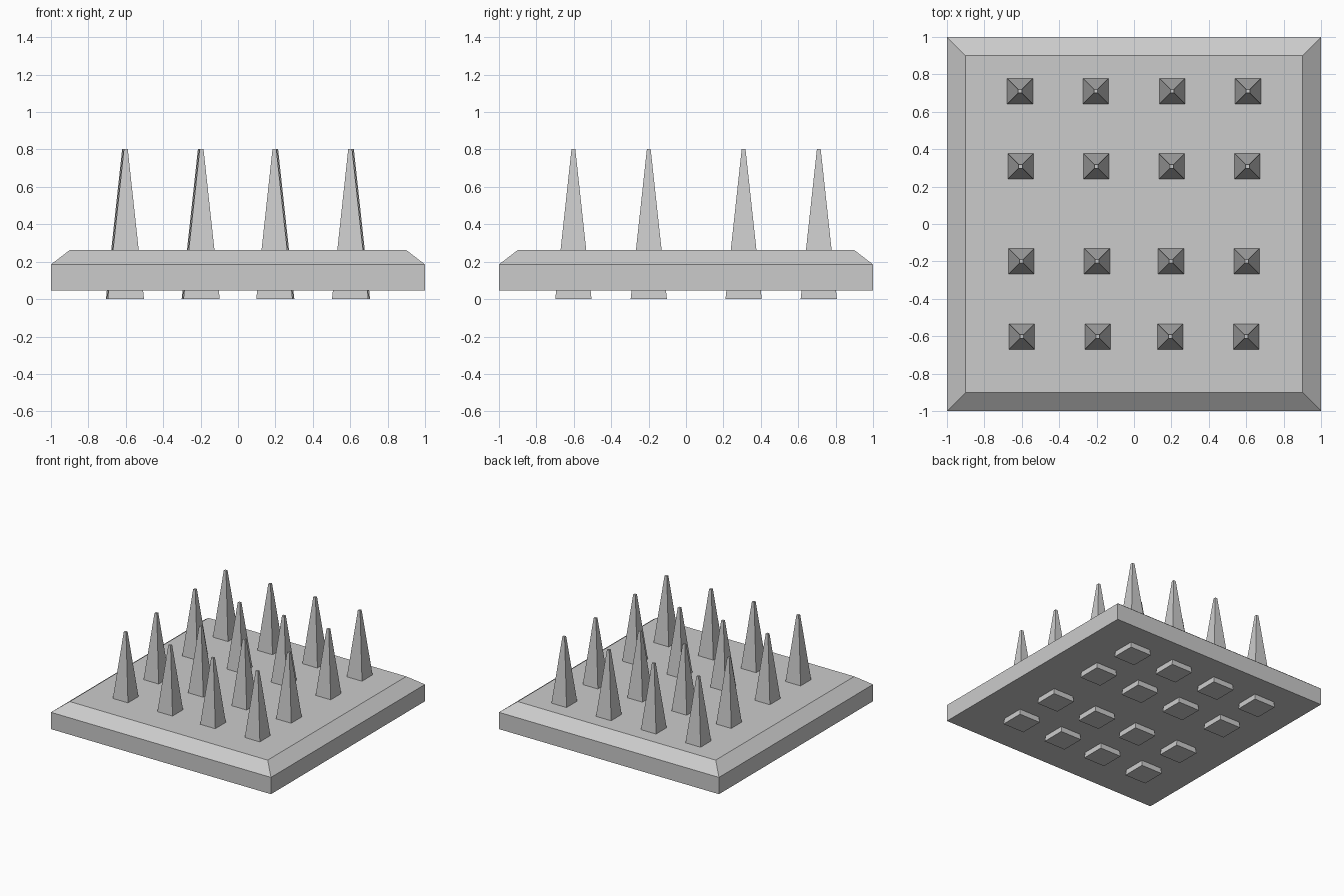
import bpy, bmesh

if "Cube" in bpy.data.objects:
    bpy.data.objects.remove(bpy.data.objects["Cube"])


def square_loft(name, sections, centers=((0, 0),)):
    """Stack square sections (half width, z) into closed solids at each centre."""
    bm = bmesh.new()
    for cx, cy in centers:
        rings = [[bm.verts.new((cx + sx * h, cy + sy * h, z))
                  for sx, sy in ((-1, -1), (1, -1), (1, 1), (-1, 1))]
                 for h, z in sections]
        for low, high in zip(rings, rings[1:]):
            for i in range(4):
                j = (i + 1) % 4
                bm.faces.new((low[i], low[j], high[j], high[i]))
        bm.faces.new(rings[0][::-1])
        bm.faces.new(rings[-1])
    mesh = bpy.data.meshes.new(name)
    bm.to_mesh(mesh)
    bm.free()
    obj = bpy.data.objects.new(name, mesh)
    bpy.context.collection.objects.link(obj)
    return obj


# Chamfered base plate
square_loft("base_plate", [(1.0, 0.047), (1.0, 0.185), (0.9, 0.262)])

# Spikes pass through the plate; columns fan out slightly toward the back
centers = [(side * (x + 0.0075 * y), y)
           for y in (-0.602, -0.199, 0.308, 0.71)
           for x in (0.199, 0.604)
           for side in (-1, 1)]
square_loft("spikes", [(0.097, 0.0), (0.01, 0.803)], centers)
